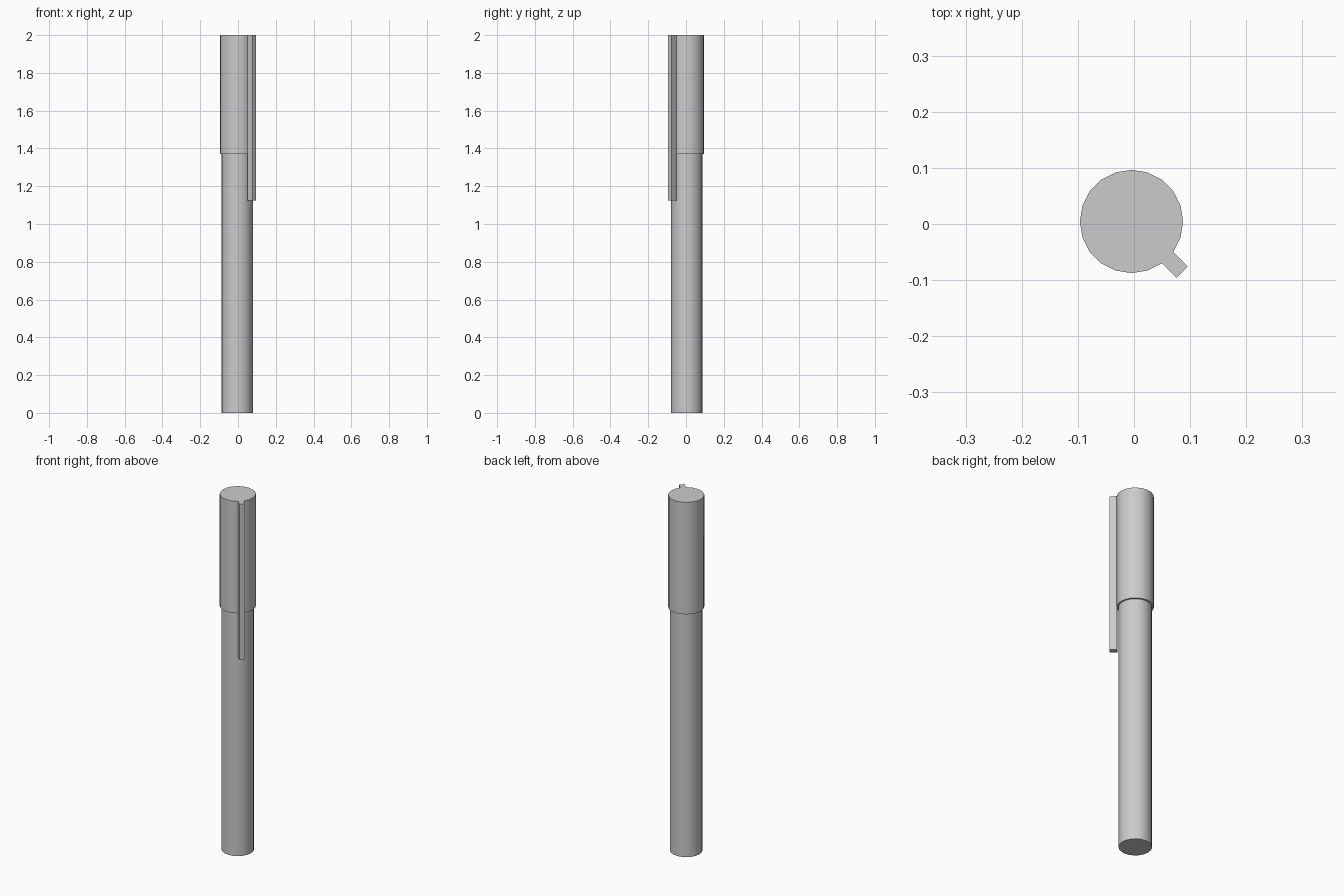
import bpy
import math

if "Cube" in bpy.data.objects:
    bpy.data.objects.remove(bpy.data.objects["Cube"])

CX, CY = -0.0045, 0.0045      # barrel axis, offset so the whole pen is centred
SIDES = 20
CAP_R, BODY_R = 0.092, 0.083
CAP_Z, TOP_Z = 1.37, 2.0


def smooth(obj):
    bpy.ops.object.select_all(action='DESELECT')
    obj.select_set(True)
    bpy.context.view_layer.objects.active = obj
    bpy.ops.object.shade_smooth_by_angle(angle=math.radians(30))


def tube(name, radius, z0, z1):
    bpy.ops.mesh.primitive_cylinder_add(
        vertices=SIDES, radius=radius, depth=z1 - z0,
        location=(CX, CY, (z0 + z1) / 2))
    obj = bpy.context.object
    obj.name = name
    smooth(obj)
    return obj


# Barrel, and the slightly wider cap over it
tube("barrel", BODY_R, 0, CAP_Z + 0.01)
tube("cap", CAP_R, CAP_Z, TOP_Z)

# Pocket clip: exactly as wide as one cap facet, standing on the front-right facet
width = 2 * CAP_R * math.sin(math.pi / SIDES)
inner = CAP_R * math.cos(math.pi / SIDES) - 0.0003
outer, clip_z = 0.1275, 1.125
mid = (inner + outer) / 2
angle = math.radians(-45)
bpy.ops.mesh.primitive_cube_add(
    size=1,
    location=(CX + mid * math.cos(angle), CY + mid * math.sin(angle),
              (clip_z + TOP_Z) / 2),
    rotation=(0, 0, angle))
clip = bpy.context.object
clip.name = "pocket_clip"
clip.scale = (outer - inner, width, TOP_Z - clip_z)
bpy.ops.object.transform_apply(location=False, rotation=False, scale=True)
